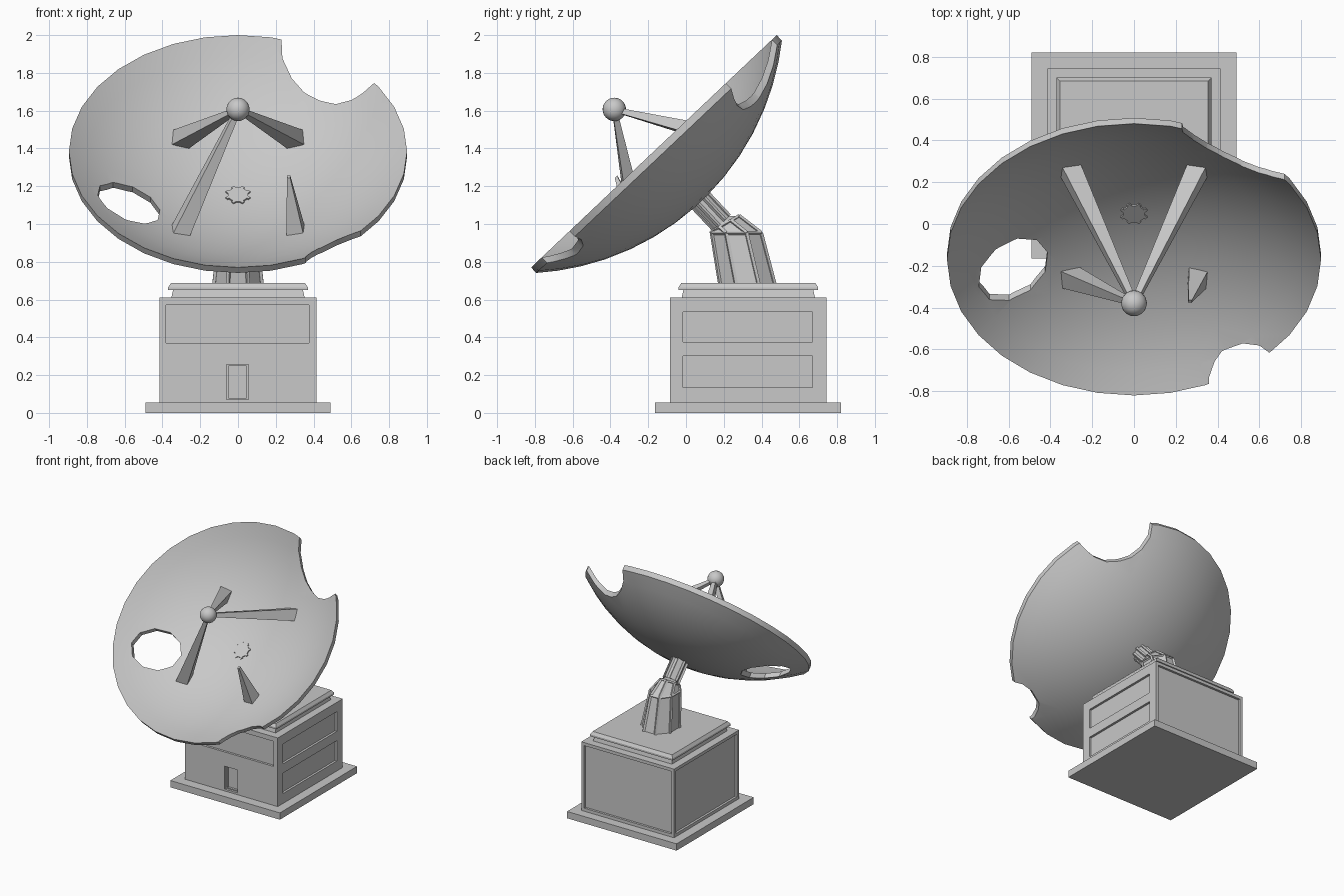
import bpy, bmesh, math
from mathutils import Matrix, Vector

if "Cube" in bpy.data.objects:
    bpy.data.objects.remove(bpy.data.objects["Cube"])

grey = bpy.data.materials.new("plain grey")
grey.diffuse_color = (0.58, 0.58, 0.58, 1)
grey.use_nodes = True
grey.node_tree.nodes["Principled BSDF"].inputs["Base Color"].default_value = grey.diffuse_color

TILT = math.radians(43.4)
# dish frame: local x = side, local y = up the rim plane, local z = dish axis
DISH = Matrix.Translation((0, -0.17, 1.385)) @ Matrix.Rotation(TILT, 4, 'X')


def make(name, bm, matrix=None):
    if matrix:
        bm.transform(matrix)
    bmesh.ops.recalc_face_normals(bm, faces=bm.faces)
    me = bpy.data.meshes.new(name)
    bm.to_mesh(me)
    bm.free()
    me.materials.append(grey)
    ob = bpy.data.objects.new(name, me)
    bpy.context.collection.objects.link(ob)
    return ob


def loft(name, rings, matrix=None):
    """Skin a list of equal-length point loops and cap both ends."""
    bm = bmesh.new()
    loops = [[bm.verts.new(p) for p in r] for r in rings]
    n = len(loops[0])
    for a, b in zip(loops, loops[1:]):
        for i in range(n):
            j = (i + 1) % n
            bm.faces.new((a[i], a[j], b[j], b[i]))
    bm.faces.new(loops[0])
    bm.faces.new(loops[-1])
    return make(name, bm, matrix)


def circle(r, z, n, phase=0.0, cx=0.0, cy=0.0):
    return [Vector((cx + r * math.cos(phase + math.tau * i / n),
                    cy + r * math.sin(phase + math.tau * i / n), z)) for i in range(n)]


def box(name, x0, x1, y0, y1, z0, z1, inset=0.0):
    def rect(z, d):
        return [(x0 + d, y0 + d, z), (x1 - d, y0 + d, z), (x1 - d, y1 - d, z), (x0 + d, y1 - d, z)]
    return loft(name, [rect(z0, 0), rect(z1, inset)])


def bar(name, p, q, r, sides=4):
    """Thin bar from p to q."""
    p, q = Vector(p), Vector(q)
    m = Matrix.Translation(p) @ (q - p).to_track_quat('Z', 'Y').to_matrix().to_4x4()
    return loft(name, [circle(r, 0, sides), circle(r, (q - p).length, sides)], m)


def cut(ob, cutter):
    cutter.hide_render = True
    mod = ob.modifiers.new("cut", 'BOOLEAN')
    mod.operation, mod.solver, mod.object = 'DIFFERENCE', 'EXACT', cutter
    bpy.context.view_layer.objects.active = ob
    bpy.ops.object.modifier_apply(modifier=mod.name)
    bpy.data.objects.remove(cutter)


def smooth(ob, deg=30):
    bpy.ops.object.select_all(action='DESELECT')
    ob.select_set(True)
    bpy.context.view_layer.objects.active = ob
    bpy.ops.object.shade_smooth_by_angle(angle=math.radians(deg))


# base: plinth, body with sunken panels, stepped cap
box("plinth", -0.49, 0.49, -0.165, 0.82, 0, 0.055)
body = box("base_body", -0.415, 0.415, -0.085, 0.745, 0.05, 0.61)
D = 0.018
panels = [
    (-0.38, 0.375, -0.2, -0.085 + D, 0.37, 0.572),     # front panel
    (-0.06, 0.055, -0.2, -0.085 + D, 0.07, 0.255),     # door frame
    (-0.05, 0.045, -0.2, -0.085 + 2 * D, 0.078, 0.247),  # door
    (0.415 - D, 0.5, -0.015, 0.67, 0.375, 0.535),      # right upper
    (0.415 - D, 0.5, -0.015, 0.67, 0.135, 0.30),       # right lower
    (-0.5, -0.415 + D, -0.06, 0.72, 0.08, 0.585),      # left panel
    (-0.39, 0.39, 0.745 - D, 0.9, 0.08, 0.585),        # back panel
]
for p in panels:
    cut(body, box("panel_cutter", *p))
box("cap_step", -0.355, 0.355, -0.025, 0.685, 0.60, 0.655, 0.012)
box("cap_slab", -0.37, 0.37, -0.04, 0.70, 0.65, 0.665)
box("cap_top", -0.37, 0.37, -0.04, 0.70, 0.665, 0.687, 0.015)

# pedestal: eight-sided leaning body and arm, with ribs on the edges
# each station: (y, z), tilt in degrees, radius, width factor
stations = [((0.325, 0.68), 0, 0.155, 0.88), ((0.267, 0.952), 0, 0.14, 0.74),
            ((0.208, 1.0), 30, 0.09, 0.75), ((0.19, 1.005), 43.4, 0.058, 1), ((0.047, 1.157), 43.4, 0.058, 1)]
rings = []
for (y, z), a, r, w in stations:
    m = Matrix.Translation((0, y, z)) @ Matrix.Rotation(math.radians(a), 4, 'X')
    rings.append([m @ Vector((v.x * w, v.y, 0)) for v in circle(r, 0, 8, math.pi / 8)])
loft("pedestal", rings)
for i in range(8):
    for a, b in ((0, 1), (1, 2), (3, 4)):
        bar("pedestal_rib", rings[a][i], rings[b][i], 0.012)
for k in (1, 2):
    for i in range(8):
        bar("pedestal_band", rings[k][i], rings[k][(i + 1) % 8], 0.010)

# dish: thick spherical bowl with a broken hole and two broken rim notches
N, RIM, D_IN, D_OUT, LIP = 32, 0.895, 0.325, 0.365, 0.04


def bowl(r, depth, lip=0.0):
    """Height of a spherical bowl surface at radius r."""
    h = depth - lip
    R = (RIM * RIM + h * h) / (2 * h)
    return R - math.sqrt(R * R - r * r) - depth


steps = [RIM * s for s in (0.06, 0.2, 0.35, 0.5, 0.65, 0.78, 0.9, 1.0)]
inner = [circle(r, bowl(r, D_IN), N) for r in steps]
outer = [circle(r, bowl(r, D_OUT, LIP), N) for r in reversed(steps)]
dish = loft("dish", inner + outer, DISH)


def prism(points):
    return loft("dish_cutter", [[(x, y, z) for x, y in points] for z in (-0.6, 0.2)], DISH)


cut(dish, prism([(v.x, v.y) for v in circle(0.168, 0, 10, 0.2, -0.578, -0.223)]))
cut(dish, prism([(0.23, 0.865), (0.235, 0.78), (0.285, 0.68), (0.35, 0.60), (0.43, 0.54), (0.52, 0.495),
                 (0.60, 0.487), (0.66, 0.50), (0.73, 0.53), (1.0, 0.75), (0.6, 1.1), (0.23, 1.0)]))
cut(dish, prism([(0.36, -0.83), (0.36, -0.79), (0.385, -0.725), (0.42, -0.675), (0.52, -0.615),
                 (0.60, -0.60), (0.65, -0.615), (0.8, -0.9), (0.36, -1.0)]))
smooth(dish)


# feed: ball on three tapered struts, and the stump of a fourth
def strut(name, sx, sy, tip, tip_r):
    cx, cy = 0.305 * sx, 0.355 * sy
    phase = math.atan2(cy, cx)
    foot = circle(0.064, 0, 4, phase, cx, cy)
    for v in foot:
        v.z = bowl(math.hypot(v.x, v.y), D_IN) - 0.008
    loft(name, [foot, circle(tip_r, tip[2], 4, phase, tip[0], tip[1])], DISH)


for sx, sy in ((-1, 1), (1, 1), (-1, -1)):
    strut("feed_strut", sx, sy, (0, 0, 0.305), 0.02)
strut("broken_strut", 1, -1, (0.268, -0.238, 0.04), 0.012)
bm = bmesh.new()
bmesh.ops.create_uvsphere(bm, u_segments=16, v_segments=12, radius=0.062)
smooth(make("feed_ball", bm, DISH @ Matrix.Translation((0, 0, 0.305))), 60)
